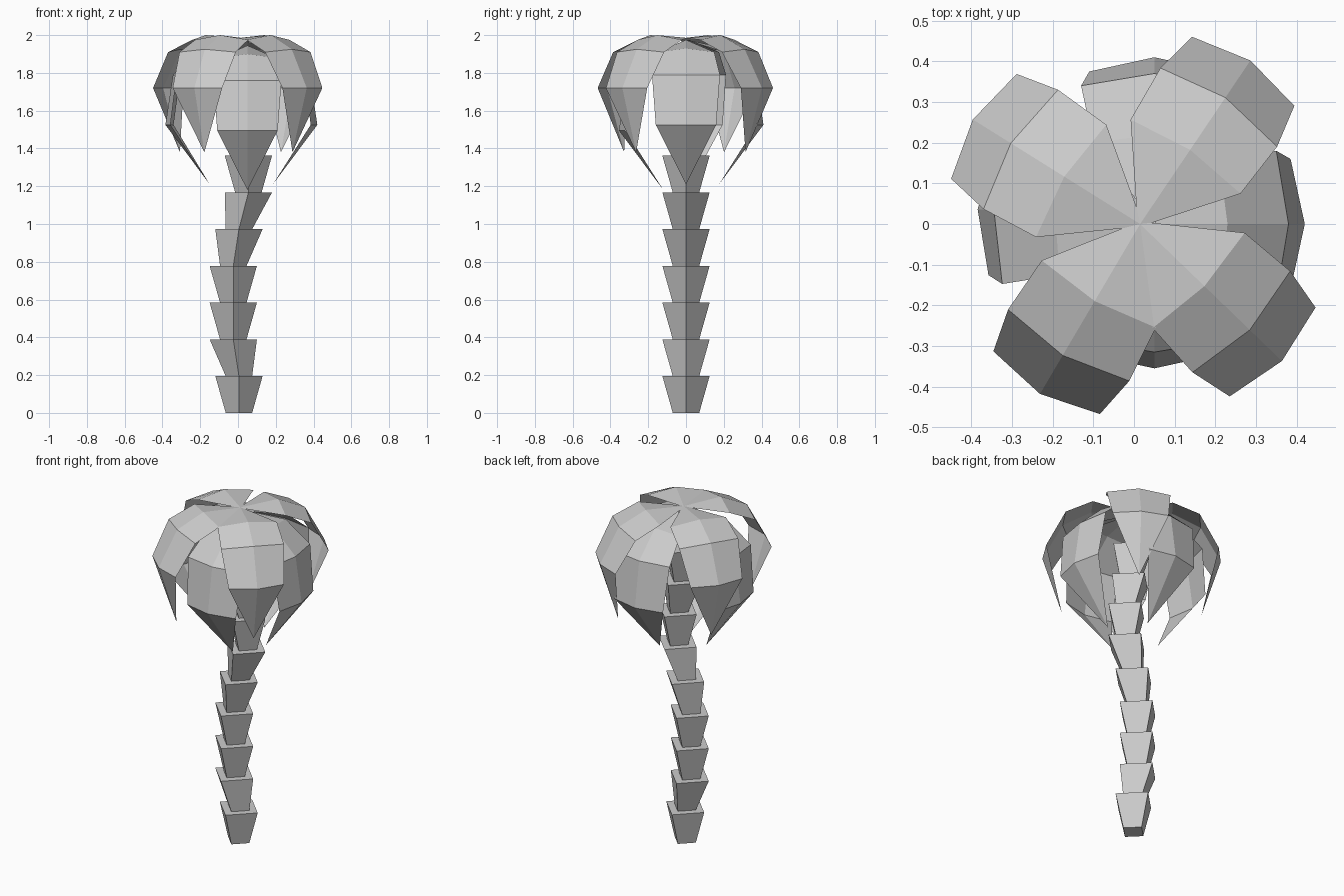
import bpy, bmesh
from math import cos, sin, radians

if "Cube" in bpy.data.objects:
    bpy.data.objects.remove(bpy.data.objects["Cube"])


def finish(name, bm):
    bmesh.ops.recalc_face_normals(bm, faces=bm.faces[:])
    mesh = bpy.data.meshes.new(name)
    bm.to_mesh(mesh)
    bm.free()
    obj = bpy.data.objects.new(name, mesh)
    bpy.context.collection.objects.link(obj)
    return obj


# Trunk: stacked four-sided flaring blocks following a wandering centre line
def trunk_segment(index, x0, x1, height=0.1945):
    bm = bmesh.new()
    rings = []
    for x, z, r in ((x0, index * height, 0.07), (x1, (index + 1) * height, 0.125)):
        rings.append([bm.verts.new((x + dx * r, dy * r, z))
                      for dx, dy in ((1, 0), (0, 1), (-1, 0), (0, -1))])
    for i in range(4):
        j = (i + 1) % 4
        bm.faces.new((rings[0][i], rings[0][j], rings[1][j], rings[1][i]))
    bm.faces.new(rings[0][::-1])
    bm.faces.new(rings[1])
    finish(f"trunk_segment_{index + 1}", bm)


centres = [0.005, 0.005, -0.025, -0.025, -0.025, 0.005, 0.055, 0.055, 0.03, 0.02]
for i in range(len(centres) - 1):
    trunk_segment(i, centres[i], centres[i + 1])


# Leaf: strip with a raised central rib, pointed at both ends
def leaf(name, rows, origin, angle, dz=0.0):
    bm = bmesh.new()
    c, s = cos(radians(angle)), sin(radians(angle))

    def vert(r, side, z):
        return bm.verts.new((origin[0] + r * c - side * s,
                             origin[1] + r * s + side * c, z + dz))

    strips = []
    for rib_r, rib_z, edge_r, edge_z, half in rows:
        if half == 0:
            strips.append([vert(rib_r, 0, rib_z)] * 3)
        else:
            strips.append([vert(edge_r, -half, edge_z), vert(rib_r, 0, rib_z),
                           vert(edge_r, half, edge_z)])
    for a, b in zip(strips, strips[1:]):
        for k in (0, 1):
            loop = list(dict.fromkeys((a[k], b[k], b[k + 1], a[k + 1])))
            bm.faces.new(loop)
    # keep the upper side facing outwards
    obj = finish(name, bm)
    if obj.data.polygons[0].normal.z < 0:
        obj.data.flip_normals()


# rows: rib radius, rib z, edge radius, edge z, half width
upper = [(-0.01, 1.985, 0, 0, 0), (0.22, 2.0, 0.20, 1.975, 0.163),
         (0.375, 1.925, 0.346, 1.91, 0.173), (0.485, 1.72, 0.453, 1.72, 0.152),
         (0.38, 1.38, 0, 0, 0)]
lower = [(-0.01, 1.975, 0, 0, 0), (0.21, 1.93, 0.19, 1.91, 0.15),
         (0.36, 1.79, 0.33, 1.79, 0.18), (0.40, 1.525, 0.365, 1.525, 0.16),
         (0.165, 1.21, 0, 0, 0)]

# Upper crown leaves
for i, a in enumerate((56, 148, 239.5, 316)):
    leaf(f"upper_leaf_{i + 1}", upper, (0.015, 0.0), a)

# Lower drooping leaves
leaf("lower_leaf_front", lower, (0.05, 0.045), 270, -0.03)
leaf("lower_leaf_back", lower, (0.05, 0.01), 90)
leaf("lower_leaf_right", lower, (0.02, 0.0), 0)
leaf("lower_leaf_left", lower, (0.015, 0.015), 177)
